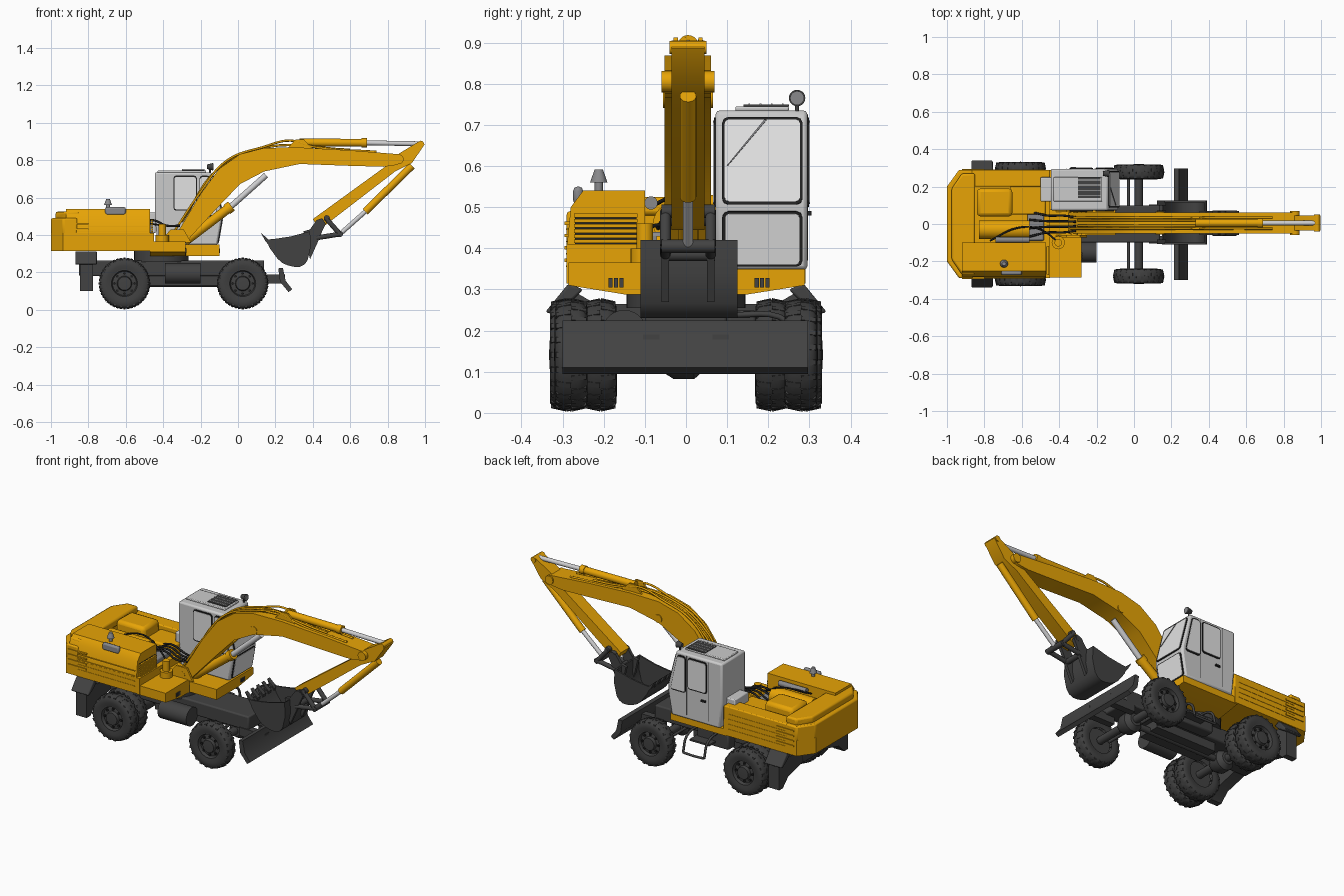
import bpy, bmesh, math
from mathutils import Vector

cube = bpy.data.objects.get("Cube")
if cube:
    bpy.data.objects.remove(cube, do_unlink=True)


def material(name, r, g, b):
    m = bpy.data.materials.new(name)
    m.use_nodes = True
    m.diffuse_color = (r, g, b, 1)
    m.node_tree.nodes["Principled BSDF"].inputs["Base Color"].default_value = (r, g, b, 1)
    return m


YELLOW = material("machine yellow", .84, .39, .002)
DARK = material("chassis grey", .055, .055, .055)
TYRE = material("tyre rubber", .05, .05, .05)
CAB = material("cab grey", .6, .6, .6)
GLASS = material("window glass", .76, .76, .76)
STEEL = material("polished steel", .62, .62, .63)
BLACK = material("seal black", .015, .015, .015)
ENGINE = material("engine grey", .25, .25, .26)


def finish(name, bm, mat, bevel=0):
    bmesh.ops.recalc_face_normals(bm, faces=bm.faces)
    mesh = bpy.data.meshes.new(name)
    bm.to_mesh(mesh)
    bm.free()
    mesh.materials.append(mat)
    ob = bpy.data.objects.new(name, mesh)
    bpy.context.collection.objects.link(ob)
    if bevel:
        mod = ob.modifiers.new("soft edges", "BEVEL")
        mod.width, mod.segments, mod.limit_method = bevel, 2, "ANGLE"
    return ob


def prism(name, pts, axis, lo, hi, mat, bevel=0):
    """Extrude a 2D outline along an axis."""
    place = {"x": lambda u, w, d: (d, u, w), "y": lambda u, w, d: (u, d, w),
             "z": lambda u, w, d: (u, w, d)}[axis]
    bm = bmesh.new()
    ends = [[bm.verts.new(place(u, w, d)) for u, w in pts] for d in (lo, hi)]
    for ring in ends:
        bm.faces.new(ring)
    for i in range(len(pts)):
        j = (i + 1) % len(pts)
        bm.faces.new((ends[0][i], ends[0][j], ends[1][j], ends[1][i]))
    return finish(name, bm, mat, bevel)


def box(name, x, y, z, mat, bevel=0):
    outline = [(x[0], y[0]), (x[1], y[0]), (x[1], y[1]), (x[0], y[1])]
    return prism(name, outline, "z", z[0], z[1], mat, bevel)


def rod(name, a, b, r, mat, r_end=None, sides=20):
    a, b = Vector(a), Vector(b)
    bm = bmesh.new()
    bmesh.ops.create_cone(bm, cap_ends=True, segments=sides, radius1=r,
                          radius2=r if r_end is None else r_end, depth=(b - a).length)
    bm.transform((b - a).to_track_quat("Z", "Y").to_matrix().to_4x4())
    bmesh.ops.translate(bm, verts=bm.verts, vec=(a + b) / 2)
    return finish(name, bm, mat)


def plate(name, corners, lift, thick, mat):
    """Thin panel raised off a surface along its normal."""
    c = [Vector(p) for p in corners]
    n = (c[1] - c[0]).cross(c[2] - c[0]).normalized()
    bm = bmesh.new()
    rings = [[bm.verts.new(p + n * d) for p in c] for d in (lift, lift + thick)]
    for ring in rings:
        bm.faces.new(ring)
    for i in range(len(c)):
        j = (i + 1) % len(c)
        bm.faces.new((rings[0][i], rings[0][j], rings[1][j], rings[1][i]))
    return finish(name, bm, mat)


def rounded(corners, inset, cut):
    """Shrink a panel towards its middle and clip its corners."""
    c = [Vector(p) for p in corners]
    mid = sum(c, Vector()) / len(c)
    c = [p + (mid - p).normalized() * inset for p in c]
    out = []
    for i, p in enumerate(c):
        before, after = (c[i - 1] - p).normalized(), (c[(i + 1) % len(c)] - p).normalized()
        out += [p + before * cut, p + (before + after) * cut * .3, p + after * cut]
    return out


def window(name, corners):
    plate(name + "_seal", rounded(corners, 0, .014), 0, .004, BLACK)
    plate(name + "_glass", rounded(corners, .009, .01), .003, .003, GLASS)


def hose(name, pts, r, mat):
    cu = bpy.data.curves.new(name, "CURVE")
    cu.dimensions, cu.bevel_depth, cu.bevel_resolution, cu.resolution_u = "3D", r, 2, 6
    sp = cu.splines.new("BEZIER")
    sp.bezier_points.add(len(pts) - 1)
    for bp, p in zip(sp.bezier_points, pts):
        bp.co = p
        bp.handle_left_type = bp.handle_right_type = "AUTO"
    cu.materials.append(mat)
    bpy.context.collection.objects.link(bpy.data.objects.new(name, cu))


def lathe(name, profile, x, y, z, mat):
    bm = bmesh.new()
    vs = [bm.verts.new((r, d, 0)) for r, d in profile]
    es = [bm.edges.new(p) for p in zip(vs, vs[1:])]
    bmesh.ops.spin(bm, geom=vs + es, cent=(0, 0, 0), axis=(0, 1, 0), angle=math.tau, steps=40)
    bmesh.ops.remove_doubles(bm, verts=bm.verts, dist=.0005)
    bmesh.ops.translate(bm, verts=bm.verts, vec=(x, y, z))
    return finish(name, bm, mat)


def wheel(name, x, y, side):
    z, h, s = .141, .036, side
    lathe(name + "_tyre", [(.075, -h), (.095, -h - .004), (.118, -h - .003), (.13, -.03), (.134, -.018), (.135, 0),
                           (.134, .018), (.13, .03), (.118, h + .003), (.095, h + .004), (.075, h)], x, y, z, TYRE)
    lathe(name + "_rim", [(0, -.02 * s), (.076, -.02 * s), (.078, .036 * s), (.07, .036 * s),
                          (.064, .018 * s), (.04, .022 * s), (.036, .04 * s), (0, .042 * s)], x, y, z, DARK)
    bm = bmesh.new()                                  # staggered tread lugs, tapered to the shoulder
    for i in range(44):
        a, d = math.tau * i / 44, (.019 if i % 2 else -.019)
        for v in bmesh.ops.create_cube(bm, size=1)["verts"]:
            t, w = v.co.x * .013, d + v.co.y * .036
            r = (.138 if v.co.z > 0 else .12) - (.008 if abs(w) > .03 else 0)
            v.co = (x + r * math.cos(a) - t * math.sin(a), y + w, z + r * math.sin(a) + t * math.cos(a))
    finish(name + "_tread", bm, TYRE)
    for i in range(8):
        a = math.tau * i / 8
        cx, cz = x + .053 * math.cos(a), z + .053 * math.sin(a)
        rod(name + "_bolt", (cx, y, cz), (cx, y + .028 * s, cz), .007, BLACK, sides=8)


# Undercarriage
for s, label in ((1, "left"), (-1, "right")):
    wheel("front_wheel_" + label, .025, .279 * s, s)
    wheel("rear_outer_wheel_" + label, -.607, .291 * s, s)
    wheel("rear_inner_wheel_" + label, -.607, .208 * s, s)
    prism("stabilizer_leg_" + label, [(0, .265), (.22 * s, .265), (.28 * s, .3), (.325 * s, .26), (.325 * s, .1),
          (.29 * s, .1), (.24 * s, .15), (0, .21)], "x", -.845, -.775, DARK)
    prism("stabilizer_cap_" + label, [(.25 * s, .3), (.285 * s, .315), (.342 * s, .245), (.325 * s, .24),
          (.28 * s, .27)], "x", -.87, -.755, DARK, .006)
    box("blade_arm_" + label, (.08, .25), (.085 * s - .02, .085 * s + .02), (.14, .19), DARK)
    rod("steering_rod_" + label, (-.03, 0, .15), (-.03, .24 * s, .15), .008, DARK)
box("chassis_frame", (-.85, .14), (-.1, .1), (.18, .265), DARK, .008)
box("chassis_belly", (-.5, -.1), (-.07, .07), (.13, .19), DARK)
for x, label in ((.025, "front"), (-.607, "rear")):
    rod(label + "_axle", (x, -.25, .141), (x, .25, .141), .022, DARK)
    lathe(label + "_differential", [(0, -.07), (.035, -.065), (.058, -.03), (.058, .02), (.035, .045), (0, .05)],
          x, 0, .14, DARK)
rod("drive_shaft", (-.6, 0, .14), (.02, 0, .14), .017, DARK)
rod("air_tank", (-.39, -.15, .195), (-.2, -.15, .195), .055, DARK, sides=28)
box("tool_box", (-.4, -.19), (.1, .17), (.16, .25), DARK, .008)
box("step_tread", (-.315, -.185), (.16, .23), (.185, .195), DARK)
hose("step_rail", [(-.32, .285, .135), (-.25, .287, .133), (-.18, .285, .135)], .007, DARK)
for x in (-.32, -.18):
    hose("step_bar", [(x, .1, .24), (x, .25, .22), (x, .285, .135)], .007, DARK)
rod("turntable", (-.41, 0, .255), (-.41, 0, .33), .145, DARK, sides=40)
prism("dozer_blade", [(.215, .222), (.24, .225), (.255, .155), (.29, .11), (.27, .095), (.225, .15)],
      "y", -.3, .297, DARK)

# Upper body
CORNERS = [(-1, -.2), (-.935, -.29), (-.45, -.29), (-.45, .29), (-.935, .29), (-1, .2)]
prism("body_base", CORNERS, "z", .315, .41, YELLOW)
prism("counterweight", [(-1, -.2), (-.935, -.29), (-.86, -.29), (-.86, .29), (-.935, .29), (-1, .2)],
      "z", .4, .49, YELLOW, .008)
prism("counterweight_top", [(-.975, -.19), (-.92, -.27), (-.85, -.27), (-.85, .27), (-.92, .27), (-.975, .19)],
      "z", .48, .525, YELLOW, .01)
box("left_side_wall", (-.87, -.45), (.2, .29), (.4, .49), YELLOW, .006)
prism("right_engine_hood", [(-.29, .4), (-.1, .4), (-.1, .54), (-.25, .54), (-.28, .5)],
      "x", -.92, -.47, YELLOW)
box("hydraulic_tank", (-.84, -.65), (.04, .19), (.4, .53), YELLOW, .02)
box("service_deck", (-.66, -.47), (.05, .21), (.4, .465), YELLOW, .01)
box("engine_block", (-.57, -.48), (-.09, .06), (.4, .44), ENGINE, .01)
rod("engine_filter", (-.74, -.085, .51), (-.56, -.085, .51), .016, ENGINE)
rod("fuel_tank", (-.83, -.03, .46), (-.56, -.03, .46), .05, YELLOW, sides=24)
box("muffler", (-.71, -.6), (-.274, -.25), (.506, .55), ENGINE, .01)
rod("exhaust_stack", (-.695, -.212, .54), (-.695, -.212, .565), .01, ENGINE)
rod("exhaust_cap", (-.695, -.212, .56), (-.695, -.212, .592), .021, ENGINE, .01)
for s in (-1, 1):
    for k in range(4):
        z = .355 + .03 * k
        box("side_ridge", (-.86, -.48), (s * .289 - .003, s * .289 + .003), (z, z + .003), YELLOW)
        box("louvre", (-.92, -.8), (s * .289 - .006, s * .289 + .006), (z + .012, z + .02), YELLOW)
plate("radiator_opening", [(-.468, -.27, .4), (-.468, -.12, .4), (-.468, -.12, .485), (-.468, -.27, .485)],
      0, .004, BLACK)
for k in range(7):
    box("radiator_slat", (-.465, -.455), (-.272, -.118), (.4 + .0125 * k, .409 + .0125 * k), YELLOW)

# Front decks under boom and cab
prism("boom_deck", [(-.285, .365), (-.285, .31), (-.15, .288), (.08, .288), (.08, .365)],
      "x", -.47, -.28, YELLOW)
prism("cab_deck", [(-.06, .35), (-.06, .288), (.15, .288), (.288, .31), (.288, .35)],
      "x", -.47, -.1, YELLOW)
for x, y in ((-.28, -.17), (-.1, .185)):
    for k in (-1, 0, 1):
        box("work_light", (x - .003, x + .004), (y + .013 * k - .005, y + .013 * k + .005), (.305, .328), DARK)
rod("swing_motor", (-.405, -.1, .36), (-.405, -.1, .4), .035, YELLOW)
rod("swing_motor_top", (-.405, -.1, .4), (-.405, -.1, .46), .02, YELLOW)
for y in (-.066, .07):
    prism("boom_bracket", [(-.42, .36), (-.25, .36), (-.29, .43), (-.36, .43)], "y", y - .006, y + .006, YELLOW)
for k in range(4):
    y = -.045 + .03 * k
    hose("bay_hose", [(-.56, y * 1.5, .45), (-.46, y, .48), (-.38, y, .45), (-.31, y * .8, .45)], .006, BLACK)
hose("deck_hose", [(-.77, -.09, .5), (-.62, -.02, .525), (-.5, -.03, .47), (-.4, -.1, .45)], .005, BLACK)

# Cab
prism("cab_shell", [(-.445, .735), (-.14, .735), (-.085, .52), (-.085, .49), (-.11, .347), (-.43, .347),
      (-.445, .5)], "y", .072, .295, CAB, .01)
box("cab_roof_lip", (-.43, -.17), (.12, .25), (.733, .745), CAB, .004)
box("roof_hatch", (-.3, -.18), (.14, .25), (.744, .749), DARK)
for k in range(4):
    box("hatch_bar", (-.3, -.18), (.152 + .027 * k, .156 + .027 * k), (.748, .752), CAB)
box("cab_rear_box", (-.5, -.44), (.12, .25), (.41, .52), CAB, .006)


def shield(z, y):
    return (-.14 + (.735 - z) * .256, y, z) if z > .505 else (-.11 + (z - .347) * .175, y, z)


for label, lo, hi in (("upper_windscreen", .505, .718), ("lower_windscreen", .355, .49)):
    window(label, [shield(lo + .001, .088), shield(lo + .001, .283), shield(hi, .283), shield(hi, .088)])
plate("wiper", [shield(.6, .1), shield(.6, .103), shield(.71, .196), shield(.71, .19)], .007, .003, ENGINE)
for y, flip in ((.295, -1), (.072, 1)):
    for label, pts in (("door", [(-.345, .53), (-.22, .53), (-.22, .718), (-.345, .718)]),
                       ("quarter", [(-.205, .5), (-.105, .5), (-.152, .718), (-.205, .718)])):
        window("cab_%s_window" % label, [(u, y, w) for u, w in pts[::flip]])
for x in (-.36, -.212):
    box("door_gap", (x, x + .003), (.294, .296), (.37, .725), DARK)
box("door_handle", (-.34, -.31), (.295, .305), (.48, .49), BLACK)
rod("lamp_post", (-.15, .27, .73), (-.15, .27, .76), .005, DARK)
rod("roof_lamp", (-.165, .27, .765), (-.135, .27, .765), .012, DARK, .02)
rod("roof_lamp_lens", (-.135, .27, .765), (-.13, .27, .765), .017, ENGINE)

# Boom and its rams, all on the arm's own centre line
MID = .005
prism("boom", [(-.35, .37), (-.2, .62), (-.1, .755), (.01, .832), (.14, .866), (.33, .868), (.6, .853), (.86, .832),
      (.88, .8), (.85, .775), (.78, .765), (.6, .77), (.33, .78), (.14, .74), (.01, .672), (-.125, .53), (-.29, .35)],
      "y", MID - .057, MID + .056, YELLOW)
for label, x, z, half, r in (("boom_foot_pin", -.32, .385, .078, .018), ("boom_ram_pin", .14, .765, .061, .024),
                             ("stick_pin", .86, .805, .064, .026), ("stick_top_pin", .978, .888, .045, .016)):
    rod(label, (x, MID - half, z), (x, MID + half, z), r, YELLOW)
for label, a, b, r, mat in (
        ("boom_ram_barrel", (-.285, .365), (-.035, .555), .025, YELLOW),
        ("boom_ram_collar", (-.06, .536), (-.035, .555), .03, YELLOW),
        ("boom_ram_rod", (-.035, .555), (.15, .72), .016, STEEL),
        ("stick_ram_barrel", (.33, .895), (.69, .893), .021, YELLOW),
        ("stick_ram_collar", (.66, .893), (.69, .893), .025, YELLOW),
        ("stick_ram_rod", (.69, .893), (.97, .888), .013, STEEL),
        ("bucket_ram_barrel", (.93, .77), (.68, .525), .02, YELLOW),
        ("bucket_ram_rod", (.68, .525), (.545, .405), .012, STEEL)):
    rod(label, (a[0], MID, a[1]), (b[0], MID, b[1]), r, mat)
for s in (-1, 1):
    y, line = MID + .03 * s, MID + .015 * s
    prism("stick_ram_lug", [(.26, .86), (.4, .86), (.35, .912), (.31, .912)], "y", y - .005, y + .005, YELLOW)
    hose("boom_pipe", [(-.34, y, .42), (-.2, y, .63), (-.06, y, .798), (.14, y, .872), (.28, y, .905), (.4, y, .872),
         (.74, y, .845)], .006, YELLOW)
    hose("boom_line", [(-.3, line, .47), (-.1, line, .76), (.14, line, .868), (.6, line, .856)], .006, YELLOW)

# Stick
prism("stick", [(.975, .905), (.86, .835), (.8, .775), (.4, .485), (.425, .445), (.47, .455), (.84, .74), (.93, .785),
      (.998, .885)], "y", MID - .04, MID + .04, YELLOW)

# Bucket and linkage
SHELL = [(.15, .375), (.17, .33), (.21, .275), (.235, .252), (.265, .238), (.3, .23), (.33, .23), (.355, .242),
         (.372, .265), (.39, .34), (.385, .42)]
sheet = [(u + (.27 - u) * .06, w + (.38 - w) * .06) for u, w in reversed(SHELL)]
prism("bucket_shell", SHELL + sheet, "y", -.11, .125, DARK)
for y in (-.11, .115):
    prism("bucket_cheek", SHELL + [(.28, .392), (.2, .38)], "y", y, y + .01, DARK)
for k in range(5):
    y = -.108 + .052 * k
    prism("bucket_tooth", [(.122, .412), (.145, .37), (.165, .345), (.17, .37)], "y", y, y + .025, DARK)
for y in (MID - .055, MID + .055):
    prism("bucket_ear", [(.35, .42), (.385, .43), (.42, .48), (.45, .49), (.47, .46), (.45, .42), (.43, .37),
          (.385, .27)], "y", y - .009, y + .009, DARK)
    rod("bucket_link", (.545, y, .405), (.42, y, .385), .013, DARK)
    rod("rocker_link", (.545, y, .405), (.47, y, .49), .013, DARK)
for x, z in ((.545, .405), (.44, .47), (.42, .385), (.475, .49)):
    rod("linkage_pin", (x, MID - .065, z), (x, MID + .065, z), .016, DARK)

# Smooth the round parts, keep creases sharp
bpy.ops.object.select_all(action="DESELECT")
meshes = [o for o in bpy.context.collection.objects if o.type == "MESH"]
for o in meshes:
    o.select_set(True)
bpy.context.view_layer.objects.active = meshes[0]
bpy.ops.object.shade_smooth_by_angle(angle=math.radians(35))
